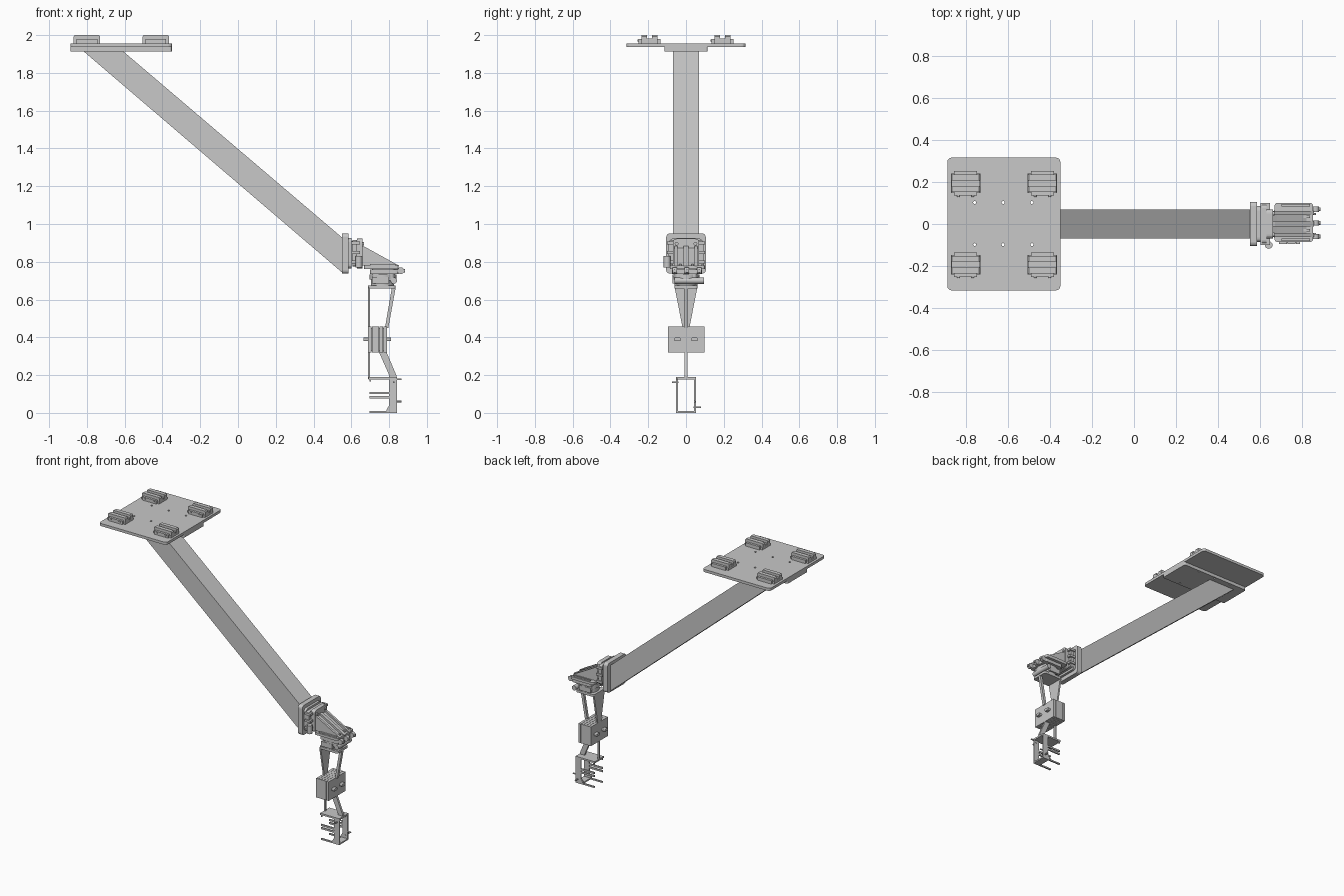
import bpy, bmesh, math
from mathutils import Vector

GREY = bpy.data.materials.new("light grey")
GREY.diffuse_color = (0.58, 0.58, 0.58, 1)

def prism(name, pts, axis, lo, hi):
    """Extrude a 2D outline along an axis; outline uses the other two axes in order."""
    def place(p, d):
        return {'x': (d, p[0], p[1]), 'y': (p[0], d, p[1]), 'z': (p[0], p[1], d)}[axis]
    bm = bmesh.new()
    face = bm.faces.new([bm.verts.new(place(p, lo)) for p in pts])
    res = bmesh.ops.extrude_face_region(bm, geom=[face])
    shift = Vector(place((0, 0), hi - lo))
    for v in res["geom"]:
        if isinstance(v, bmesh.types.BMVert):
            v.co += shift
    bmesh.ops.recalc_face_normals(bm, faces=bm.faces)
    me = bpy.data.meshes.new(name)
    bm.to_mesh(me)
    bm.free()
    me.materials.append(GREY)
    ob = bpy.data.objects.new(name, me)
    bpy.context.collection.objects.link(ob)
    return ob

def rounded(a0, a1, b0, b1, r, n=4):
    """Rounded rectangle outline."""
    pts = []
    for i, (a, b) in enumerate([(a1 - r, b1 - r), (a0 + r, b1 - r), (a0 + r, b0 + r), (a1 - r, b0 + r)]):
        for k in range(n + 1):
            t = math.pi / 2 * (i + k / n)
            pts.append((a + r * math.cos(t), b + r * math.sin(t)))
    return pts

def box(name, x0, x1, y0, y1, z0, z1):
    return prism(name, [(x0, z0), (x1, z0), (x1, z1), (x0, z1)], 'y', y0, y1)

def rod(name, axis, a, b, r, lo, hi, n=16):
    pts = [(a + r * math.cos(2 * math.pi * k / n), b + r * math.sin(2 * math.pi * k / n)) for k in range(n)]
    ob = prism(name, pts, axis, lo, hi)
    for p in ob.data.polygons:
        p.use_smooth = len(p.vertices) == 4
    return ob

def cut(target, cutters):
    for c in cutters:
        m = target.modifiers.new("cut", 'BOOLEAN')
        m.operation, m.object, m.solver = 'DIFFERENCE', c, 'EXACT'
        c.hide_render = True
        c.hide_set(True)

# Mounting plates with six through holes
top = prism("top_plate", rounded(-0.887, -0.35, -0.315, 0.315, 0.02), 'z', 1.937, 1.956)
under = prism("under_plate", rounded(-0.887, -0.35, -0.115, 0.115, 0.01), 'z', 1.914, 1.937)
holes = [rod("hole_cutter", 'z', x, y, 0.007, 1.9, 2.0, 12) for x in (-0.757, -0.622, -0.485) for y in (-0.098, 0.102)]
cut(top, holes)
cut(under, holes)

# Four clamps on the plate
for cx in (-0.80, -0.435):
    for s in (-1, 1):
        y = s * 0.193
        box("clamp_base", cx - 0.07, cx + 0.07, y - 0.046, y + 0.046, 1.956, 1.972)
        for dy in (-0.028, 0.028):
            prism("clamp_jaw", [(cx - 0.07, 1.972), (cx + 0.07, 1.972), (cx + 0.07, 1.993),
                                (cx + 0.064, 2.0), (cx - 0.064, 2.0), (cx - 0.07, 1.993)],
                  'y', y + dy - 0.014, y + dy + 0.014)
        box("clamp_insert", cx - 0.068, cx + 0.068, y - 0.015, y + 0.015, 1.972, 1.982)
        for dy in (-0.05, 0.05):
            box("clamp_lip", cx - 0.055, cx + 0.055, y + dy - 0.008, y + dy + 0.008, 1.956, 1.98)
        for dx in (-0.035, 0.035):
            rod("clamp_bolt", 'y', cx + dx, 1.972, 0.006, y - 0.064, y + 0.055, 8)

# Long sloping arm
prism("arm", [(-0.82, 1.916), (-0.61, 1.916), (0.555, 0.925), (0.555, 0.74)], 'y', -0.07, 0.07)

# Wrist flanges at the arm end
prism("arm_flange", rounded(-0.105, 0.105, 0.737, 0.95, 0.02), 'x', 0.55, 0.585)
prism("flange_spacer", rounded(-0.085, 0.085, 0.765, 0.925, 0.02), 'x', 0.585, 0.602)
prism("coupler_plate", rounded(-0.092, 0.092, 0.775, 0.915, 0.015), 'x', 0.607, 0.63)
prism("tool_plate", rounded(-0.07, 0.07, 0.765, 0.922, 0.02), 'x', 0.63, 0.66)
box("coupler_core", 0.60, 0.61, -0.06, 0.06, 0.79, 0.91)
for y in (-0.05, 0.05):
    for z in (0.81, 0.895):
        rod("tool_plate_bolt", 'x', y, z, 0.01, 0.655, 0.668, 10)
for z in (0.80, 0.85, 0.90):
    box("coupler_tab", 0.60, 0.645, -0.10, 0.10, z - 0.008, z + 0.008)
rod("coupler_latch", 'z', 0.64, -0.10, 0.018, 0.77, 0.83)

# Wedge bracket: side cheeks, a centre web and a sloping skin
for y0, y1 in ((-0.062, -0.046), (-0.012, 0.012), (0.046, 0.062)):
    prism("wedge_cheek", [(0.655, 0.78), (0.655, 0.885), (0.67, 0.88), (0.855, 0.778)], 'y', y0, y1)
prism("wedge_skin", [(0.655, 0.78), (0.655, 0.875), (0.68, 0.86), (0.82, 0.78)], 'y', -0.05, 0.05)

# Horizontal platform with rails and pegs
prism("platform", rounded(0.668, 0.85, -0.085, 0.10, 0.012), 'z', 0.762, 0.78)
prism("platform_lower", rounded(0.70, 0.85, -0.075, 0.085, 0.015), 'z', 0.735, 0.758)
prism("platform_core", rounded(0.71, 0.83, -0.06, 0.06, 0.02), 'z', 0.70, 0.765)
for y in (-0.075, -0.03, 0.035, 0.088):
    box("platform_rail", 0.70, 0.835, y - 0.006, y + 0.006, 0.778, 0.788)
for y in (-0.06, 0.005, 0.07):
    rod("platform_peg", 'x', y, 0.752, 0.009, 0.83, 0.885, 10)
    rod("platform_pivot", 'y', 0.862, 0.753, 0.018, y - 0.012, y + 0.012)

# Round coupling under the platform
rod("coupling_upper", 'z', 0.768, 0, 0.072, 0.705, 0.732, 32)
rod("coupling_lower", 'z', 0.765, 0, 0.062, 0.668, 0.708, 32)
prism("coupling_plate", rounded(0.688, 0.835, -0.062, 0.062, 0.015), 'z', 0.658, 0.675)
rod("coupling_latch", 'y', 0.825, 0.70, 0.017, -0.06, 0.095)
for y in (-0.064, 0.064):
    box("coupling_tab", 0.71, 0.80, y - 0.008, y + 0.008, 0.685, 0.72)

# Upper legs: wide tapered inner strut, narrow slanted outer strut
prism("upper_leg_inner", [(-0.06, 0.665), (0.06, 0.665), (0.018, 0.45), (-0.018, 0.45)], 'x', 0.688, 0.70)
prism("upper_leg_outer", [(0.815, 0.665), (0.835, 0.665), (0.796, 0.45), (0.778, 0.45)], 'y', -0.01, 0.01)

# Body block made of stacked slabs
for i in range(5):
    x = 0.688 + i * 0.0204
    box("body_slab", x, x + 0.0188, -0.096, 0.097, 0.32, 0.457)
box("body_core", 0.70, 0.78, -0.088, 0.088, 0.328, 0.449)
for y in (-0.045, 0.045):
    prism("body_handle", rounded(y - 0.018, y + 0.018, 0.38, 0.398, 0.006), 'x', 0.665, 0.81)

# Lower legs
box("lower_leg_inner", 0.688, 0.70, -0.008, 0.008, 0.18, 0.33)
prism("lower_leg_outer", [(0.745, 0.325), (0.785, 0.325), (0.838, 0.2), (0.838, 0.185), (0.80, 0.185), (0.80, 0.2)],
      'y', -0.008, 0.008)

# Gripper cage
box("cage_top", 0.69, 0.842, -0.052, 0.052, 0.178, 0.19)
for s in (-1, 1):
    y0, y1 = sorted((s * 0.042, s * 0.052))
    prism("cage_side", [(0.80, 0.04), (0.80, 0.18), (0.842, 0.18), (0.842, 0.003), (0.785, 0.003), (0.785, 0.015)],
          'y', y0, y1)
    for z in (0.083, 0.105):
        box("cage_finger", 0.695, 0.805, y0, y1, z - 0.006, z + 0.006)
    box("cage_bottom_finger", 0.695, 0.80, y0, y1, 0.0, 0.01)
    box("cage_hook", 0.695, 0.703, y0, y1, 0.165, 0.18)
box("cage_bottom", 0.79, 0.842, -0.052, 0.052, 0.0, 0.01)
rod("cage_pin_upper", 'y', 0.825, 0.162, 0.005, -0.075, -0.04, 8)
rod("cage_pin_lower", 'y', 0.825, 0.03, 0.005, 0.04, 0.08, 8)
for y, z in ((-0.047, 0.178), (0.047, 0.06)):
    rod("cage_bolt", 'x', y, z, 0.005, 0.835, 0.865, 8)
